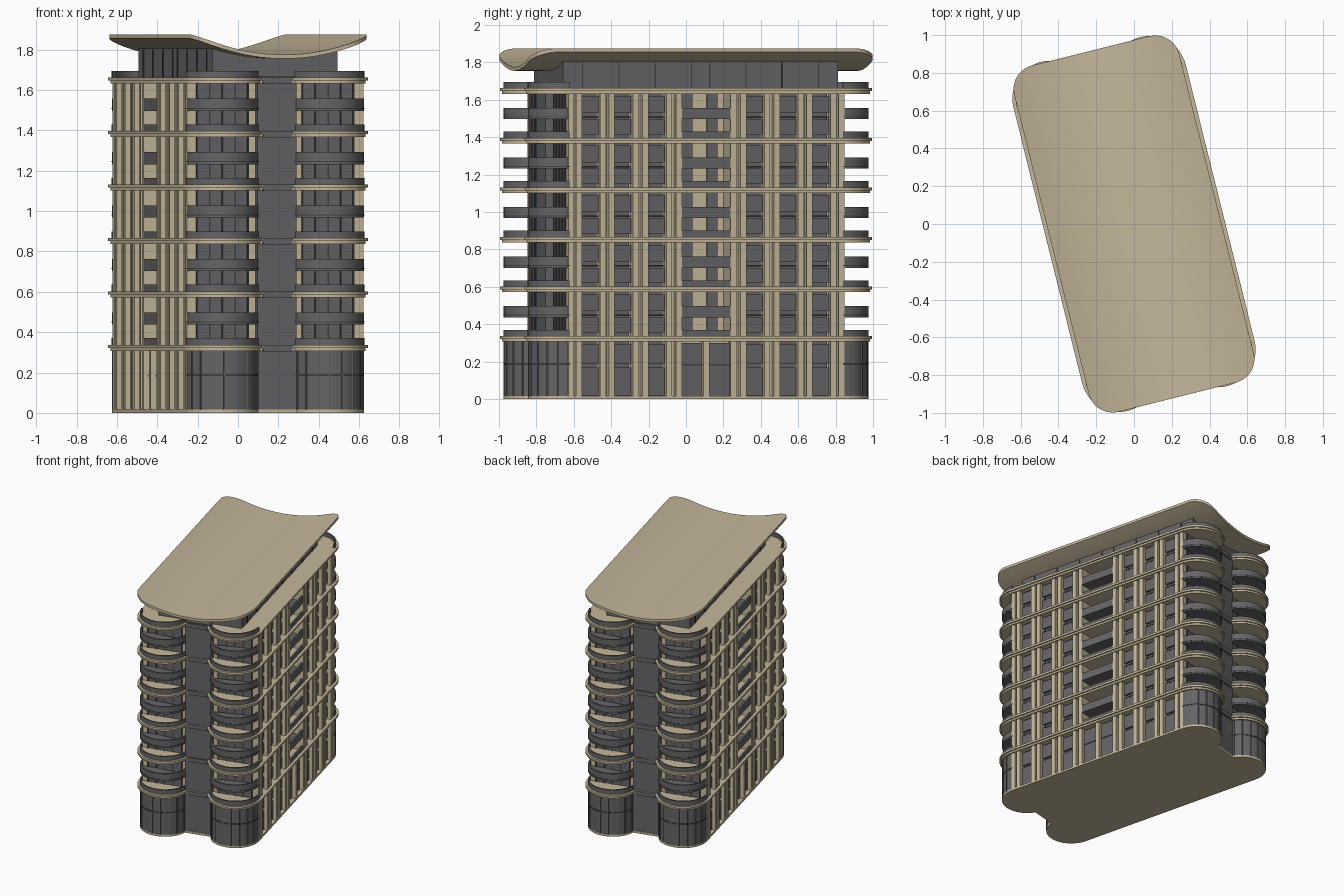
import bpy, bmesh
from math import sin, cos, radians, pi

if "Cube" in bpy.data.objects:
    bpy.data.objects.remove(bpy.data.objects["Cube"])

TURN = radians(14)                 # the whole building is turned on its plot
LX, LY = 0.27, 0.752               # centre of each rounded corner lobe
LEVELS = [0.325 + 0.265 * i for i in range(6)]
SIGNS = [(sx, sy) for sx in (1, -1) for sy in (1, -1)]


def material(name, rgb):
    m = bpy.data.materials.new(name)
    m.diffuse_color = (*rgb, 1)
    m.use_nodes = True
    m.node_tree.nodes["Principled BSDF"].inputs["Base Color"].default_value = m.diffuse_color
    return m


STONE = material("stone", (0.56, 0.48, 0.33))
GREY = material("grey_glass", (0.13, 0.13, 0.135))
DARK = material("dark_trim", (0.05, 0.05, 0.05))
parts = {}


def part(name, mat):
    if name not in parts:
        parts[name] = (bmesh.new(), mat)
    return parts[name][0]


def prism(name, mat, pts, z0, z1):
    bm = part(name, mat)
    lo = [bm.verts.new((x, y, z0)) for x, y in pts]
    hi = [bm.verts.new((x, y, z1)) for x, y in pts]
    bm.faces.new(lo[::-1])
    bm.faces.new(hi)
    n = len(pts)
    for i in range(n):
        j = (i + 1) % n
        bm.faces.new((lo[i], lo[j], hi[j], hi[i]))


def box(name, mat, x0, x1, y0, y1, z0, z1):
    prism(name, mat, [(x0, y0), (x1, y0), (x1, y1), (x0, y1)], z0, z1)


def side_box(name, mat, x0, x1, y0, y1, z0, z1, mirror_y=True):
    for sx, sy in SIGNS:
        if mirror_y or sy > 0:
            box(name, mat, *sorted((sx * x0, sx * x1)), *sorted((sy * y0, sy * y1)), z0, z1)


def arc(cx, cy, r, a0, a1, n=24):
    return [(cx + r * cos(radians(a0 + (a1 - a0) * i / n)),
             cy + r * sin(radians(a0 + (a1 - a0) * i / n))) for i in range(n + 1)]


def outline(r):
    # four lobes with a shallow notch in each short end
    return (arc(LX, -LY, r, -163, 0) + arc(LX, LY, r, 0, 163)
            + arc(-LX, LY, r, 17, 180) + arc(-LX, -LY, r, 180, 343))


def lobes(name, mat, r, z0, z1, inner=None):
    # half discs, or curved strips if an inner radius is given
    for sx, sy in SIGNS:
        pts = arc(LX, LY, r, 0, 168)
        if inner:
            pts += arc(LX, LY, inner, 168, 0)
        prism(name, mat, [(sx * x, sy * y) for x, y in pts], z0, z1)


# floor plates with a projecting lip
prism("base_slab", STONE, outline(0.18), 0, 0.016)
for z in LEVELS:
    prism("floor_slab", STONE, outline(0.189), z - 0.018, z + 0.006)
    prism("floor_slab_lip", STONE, outline(0.2), z - 0.004, z + 0.012)

# main walls: solid ground floor, recessed middle bay above
box("ground_walls", STONE, -0.40, 0.40, -0.755, 0.755, 0.016, 0.31)
box("core_wall", STONE, -0.29, 0.29, -0.135, 0.135, 0.31, 1.64)
for sy in (1, -1):
    box("upper_walls", STONE, -0.40, 0.40, *sorted((sy * 0.135, sy * 0.755)), 0.31, 1.64)
    # grey stair wall in the notch
    box("end_notch_wall", GREY, -0.10, 0.10, *sorted((sy * 0.75, sy * 0.80)), 0.016, 1.67)
    for z in LEVELS:
        box("notch_band", GREY, -0.075, 0.075, *sorted((sy * 0.79, sy * 0.812)), z - 0.02, z + 0.012)

# rounded ground floor corners
lobes("ground_corner", GREY, 0.178, 0.016, 0.31)
lobes("ground_corner_band", DARK, 0.181, 0.182, 0.192)
for sx, sy in SIGNS:
    for a in range(20, 161, 20):
        x, y = arc(LX, LY, 0.178, a, a, 1)[0]
        box("corner_mullions", GREY, sx * x - 0.003, sx * x + 0.003, sy * y - 0.003, sy * y + 0.003, 0.016, 0.31)

# corner balconies
for i, z in enumerate(LEVELS):
    lobes("balcony_rail", GREY, 0.182, z + 0.012, z + 0.045, 0.17)
    if i < 5:
        lobes("middle_balcony_rail", GREY, 0.18, z + 0.112, z + 0.172, 0.168)
        lobes("middle_balcony_floor", GREY, 0.172, z + 0.112, z + 0.13)
        lobes("middle_balcony_line", DARK, 0.182, z + 0.122, z + 0.127, 0.178)
        # glazed doors behind the balconies
        side_box("balcony_doors", GREY, 0.14, 0.40, 0.75, 0.762, z + 0.012, z + 0.247)
        for x in (0.14, 0.205, 0.27, 0.335, 0.40):
            side_box("door_mullions", DARK, x - 0.004, x + 0.004, 0.75, 0.768, z + 0.012, z + 0.247)

# vertical fins on the long sides
for y in (0.15, 0.204, 0.336, 0.389, 0.521, 0.569, 0.701, 0.745):
    side_box("facade_fins", STONE, 0.395, 0.45, y - 0.016, y + 0.016, 0.016, 1.64)

# windows on the long sides
for y in (0.27, 0.455, 0.635):
    side_box("window_strips", GREY, 0.395, 0.408, y - 0.04, y + 0.04, 0.016, 1.64)
    side_box("ground_windows", GREY, 0.395, 0.425, y - 0.046, y + 0.046, 0.02, 0.17)
    side_box("ground_windows", GREY, 0.395, 0.425, y - 0.046, y + 0.046, 0.19, 0.295)
    for z in LEVELS[:5]:
        side_box("window_panels", GREY, 0.395, 0.425, y - 0.046, y + 0.046, z + 0.03, z + 0.112)
        side_box("window_panels", GREY, 0.395, 0.425, y - 0.046, y + 0.046, z + 0.145, z + 0.235)
        side_box("window_bars", DARK, 0.395, 0.418, y - 0.046, y + 0.046, z + 0.118, z + 0.126)

# middle bay: glazed at the ground, open balconies above
side_box("middle_ground_glass", GREY, 0.395, 0.42, 0.018, 0.134, 0.02, 0.3)
side_box("middle_ground_band", DARK, 0.395, 0.423, 0.018, 0.134, 0.18, 0.188)
side_box("middle_ground_post", STONE, 0.395, 0.45, -0.016, 0.016, 0.016, 0.31, False)
for z in LEVELS[:5]:
    side_box("side_balcony_rail", GREY, 0.435, 0.448, -0.134, 0.134, z + 0.012, z + 0.045, False)
    side_box("side_balcony_rail", GREY, 0.435, 0.448, -0.134, 0.134, z + 0.112, z + 0.172, False)
    side_box("side_balcony_floor", GREY, 0.28, 0.44, -0.134, 0.134, z + 0.112, z + 0.13, False)
    side_box("side_balcony_doors", GREY, 0.28, 0.30, 0.04, 0.10, z + 0.012, z + 0.247)


# swept roof
def roof_z(x):
    return 1.755 + 0.1 * (x / 0.45) ** 2


# penthouse whose top follows the roof curve
bm = part("penthouse", GREY)
xs = [-0.32 + 0.04 * i for i in range(17)]
ring = [(x, roof_z(x) + 0.005) for x in xs] + [(0.32, 1.655), (-0.32, 1.655)]
ends = [[bm.verts.new((x, y, z)) for x, z in ring] for y in (-0.758, 0.758)]
for e in ends:
    bm.faces.new(e)
for i in range(len(ring)):
    j = (i + 1) % len(ring)
    bm.faces.new((ends[0][i], ends[0][j], ends[1][j], ends[1][i]))
for y in (0.05, 0.25, 0.45, 0.65):
    side_box("penthouse_mullions", DARK, 0.318, 0.324, y - 0.003, y + 0.003, 1.66, 1.80)

# roof sheet with rounded corners
R = 0.13
bm = part("curved_roof", STONE)
right = [(0.04 * i, 0.945) for i in range(8)]
right += [(0.45 - R + R * sin(t * pi / 20), 0.945 - R + R * cos(t * pi / 20)) for t in range(11)]
stations = [(-x, y) for x, y in right[:0:-1]] + right
rows = [(bm.verts.new((x, -y, roof_z(x))), bm.verts.new((x, y, roof_z(x)))) for x, y in stations]
for a, b in zip(rows, rows[1:]):
    bm.faces.new((a[0], b[0], b[1], a[1]))
ext = bmesh.ops.extrude_face_region(bm, geom=bm.faces[:], use_keep_orig=True)
bmesh.ops.translate(bm, vec=(0, 0, 0.02), verts=[v for v in ext["geom"] if isinstance(v, bmesh.types.BMVert)])

# turn every part into an object
for name, (bm, mat) in parts.items():
    bmesh.ops.recalc_face_normals(bm, faces=bm.faces[:])
    mesh = bpy.data.meshes.new(name)
    bm.to_mesh(mesh)
    bm.free()
    mesh.materials.append(mat)
    ob = bpy.data.objects.new(name, mesh)
    ob.rotation_euler.z = TURN
    bpy.context.collection.objects.link(ob)
    bpy.context.view_layer.objects.active = ob
    ob.select_set(True)
bpy.ops.object.shade_smooth_by_angle(angle=radians(30))
